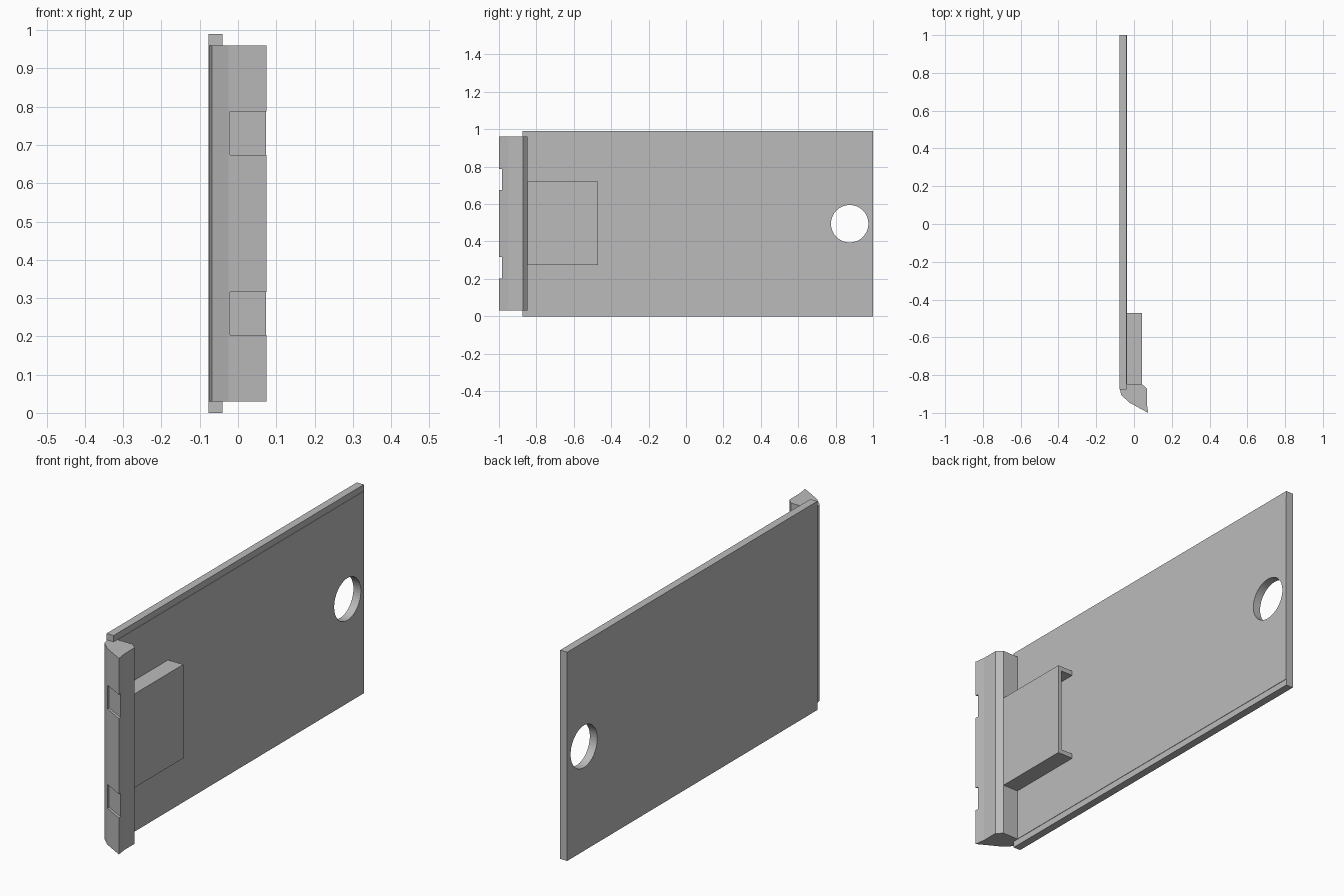
import bpy
import bmesh
import math
from mathutils import Vector

cube = bpy.data.objects.get("Cube")
if cube:
    bpy.data.objects.remove(cube, do_unlink=True)

grey = bpy.data.materials.new("plain grey")
grey.use_nodes = True
grey.diffuse_color = (0.5, 0.5, 0.5, 1)
grey.node_tree.nodes["Principled BSDF"].inputs["Base Color"].default_value = (0.5, 0.5, 0.5, 1)


def prism(name, profile, start, along):
    """Extrude a closed outline, moved by start, along a vector."""
    bm = bmesh.new()
    face = bm.faces.new([bm.verts.new(Vector(p) + Vector(start)) for p in profile])
    out = bmesh.ops.extrude_face_region(bm, geom=[face])
    moved = [v for v in out["geom"] if isinstance(v, bmesh.types.BMVert)]
    bmesh.ops.translate(bm, verts=moved, vec=along)
    bmesh.ops.recalc_face_normals(bm, faces=bm.faces)
    mesh = bpy.data.meshes.new(name)
    bm.to_mesh(mesh)
    bm.free()
    mesh.materials.append(grey)
    obj = bpy.data.objects.new(name, mesh)
    bpy.context.collection.objects.link(obj)
    return obj


def rect(y0, y1, z0, z1):
    return [(0, y0, z0), (0, y1, z0), (0, y1, z1), (0, y0, z1)]


def cut(target, cutter):
    mod = target.modifiers.new("cut", "BOOLEAN")
    mod.operation = "DIFFERENCE"
    mod.solver = "EXACT"
    mod.object = cutter
    cutter.hide_render = True
    cutter.hide_set(True)


# Side plate with a faintly raised centre panel and a round hole
plate = prism("side_plate", rect(-0.875, 1, 0, 0.99), (-0.077, 0, 0), (0.037, 0, 0))
panel = prism("raised_panel", rect(-0.875, 1, 0.03, 0.96), (-0.06, 0, 0), (0.022, 0, 0))
circle = [(0, 0.1 * math.cos(math.tau * i / 48), 0.1 * math.sin(math.tau * i / 48))
          for i in range(48)]
hole = prism("hole_cutter", circle, (-0.2, 0.875, 0.495), (0.4, 0, 0))
cut(plate, hole)
cut(panel, hole)

# Slanted front bar
bar_outline = [(-0.075, -0.87, 0), (-0.068, -0.905, 0), (-0.025, -0.945, 0),
               (0.075, -1, 0), (0.068, -0.95, 0), (0.068, -0.872, 0),
               (0.042, -0.847, 0), (-0.045, -0.847, 0), (-0.045, -0.87, 0)]
bar = prism("front_bar", bar_outline, (0, 0, 0.03), (0, 0, 0.93))

# Two shallow notches, open toward the side of the bar
notch_outline = [(-0.021, -0.935, 0), (0.085, -0.991, 0), (0.085, -1.05, 0), (-0.021, -1.05, 0)]
for label, bottom in (("lower", 0.203), ("upper", 0.674)):
    cut(bar, prism(label + "_notch_cutter", notch_outline, (0, 0, bottom), (0, 0, 0.113)))

# Channel bracket, open at the back
outer, inner, wall = 0.042, 0.024, 0.022
low, high = 0.275, 0.72
channel_outline = [(-0.04, 0, low), (outer, 0, low), (outer, 0, high), (-0.04, 0, high),
                   (-0.04, 0, high - wall), (inner, 0, high - wall),
                   (inner, 0, low + wall), (-0.04, 0, low + wall)]
prism("channel_bracket", channel_outline, (0, -0.85, 0), (0, 0.38, 0))
